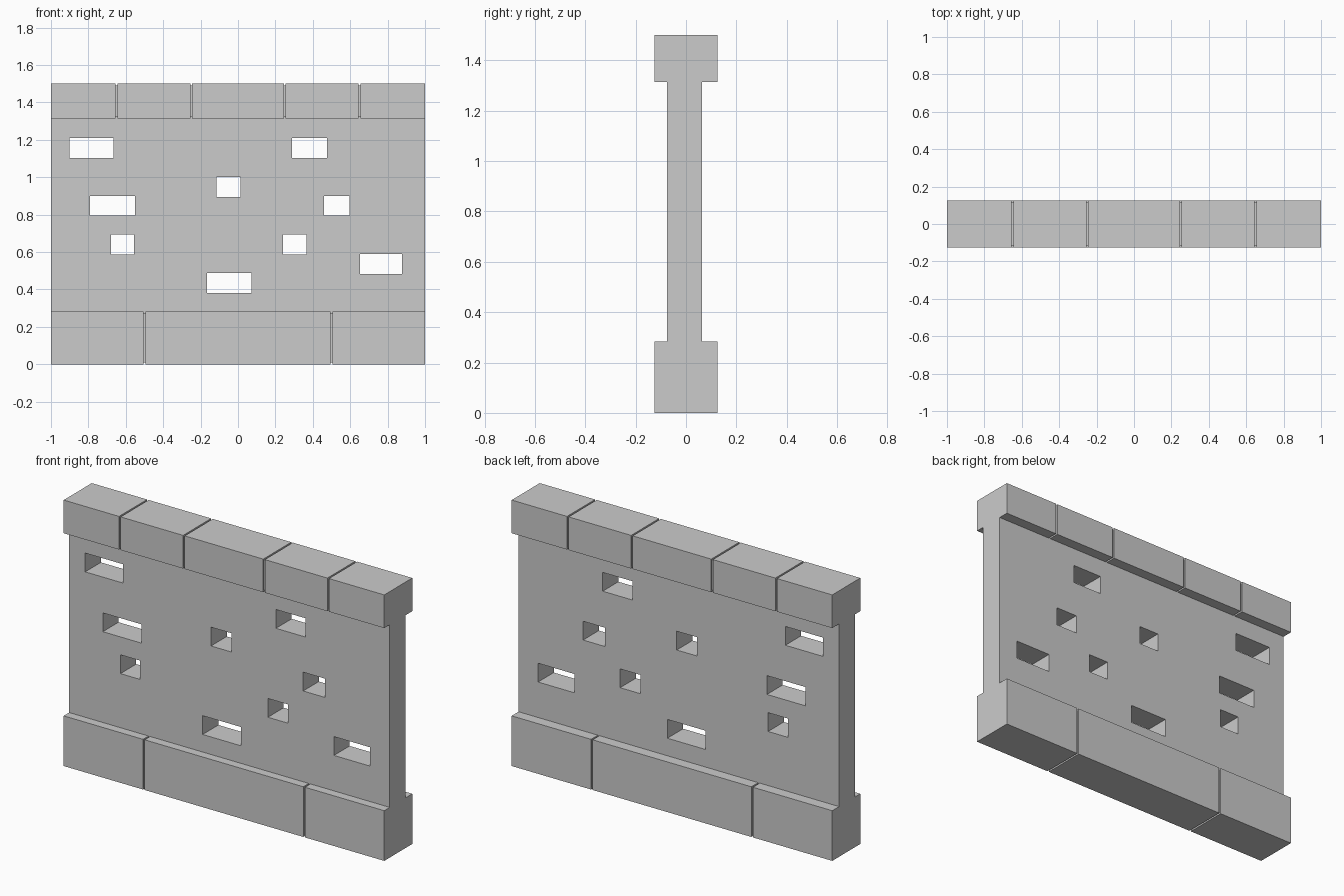
import bpy, bmesh

if "Cube" in bpy.data.objects:
    bpy.data.objects.remove(bpy.data.objects["Cube"])

GAP = 0.01      # mortar joint width
DEPTH = 0.009   # mortar joint depth


def finish(name, bm):
    bmesh.ops.recalc_face_normals(bm, faces=bm.faces[:])
    mesh = bpy.data.meshes.new(name)
    bm.to_mesh(mesh)
    bm.free()
    obj = bpy.data.objects.new(name, mesh)
    bpy.context.collection.objects.link(obj)
    return obj


def add_box(bm, x0, x1, y0, y1, z0, z1):
    verts = bmesh.ops.create_cube(bm, size=1)["verts"]
    for v in verts:
        v.co.x = x1 if v.co.x > 0 else x0
        v.co.y = y1 if v.co.y > 0 else y0
        v.co.z = z1 if v.co.z > 0 else z0


def stone_course(name, z0, z1, joints):
    """A row of blocks with a shallow groove running all round at each joint."""
    stations = [(-1, 0)]
    for x in joints:
        a, b = x - GAP / 2, x + GAP / 2
        stations += [(a, 0), (a, DEPTH), (b, DEPTH), (b, 0)]
    stations.append((1, 0))
    bm = bmesh.new()
    rings = []
    for x, d in stations:
        y, lo, hi = 0.125 - d, z0 + d, z1 - d
        rings.append([bm.verts.new((x, *p)) for p in ((-y, lo), (y, lo), (y, hi), (-y, hi))])
    for r, s in zip(rings, rings[1:]):
        for i in range(4):
            j = (i + 1) % 4
            bm.faces.new((r[i], r[j], s[j], s[i]))
    bm.faces.new(rings[0])
    bm.faces.new(rings[-1])
    return finish(name, bm)


# Base and coping stones
stone_course("base_stones", 0, 0.283, (-0.5, 0.5))
stone_course("coping_stones", 1.313, 1.5, (-0.65, -0.25, 0.25, 0.65))

# Wall panel, seated down to the groove floors
bm = bmesh.new()
add_box(bm, -1, 1, -0.076, 0.064, 0.274, 1.322)
wall = finish("wall_panel", bm)

# Missing-brick openings: left, right, bottom (all one brick high)
openings = [
    (-0.90, -0.665, 1.103), (0.29, 0.475, 1.103), (-0.115, 0.013, 0.895),
    (-0.79, -0.55, 0.795), (0.46, 0.597, 0.795), (-0.68, -0.557, 0.588),
    (0.24, 0.366, 0.588), (0.652, 0.878, 0.483), (-0.167, 0.071, 0.382),
]
bm = bmesh.new()
for x0, x1, z in openings:
    add_box(bm, x0, x1, -0.3, 0.3, z, z + 0.106)
cutter = finish("opening_cutters", bm)
cutter.hide_render = True
cutter.hide_viewport = False

cut = wall.modifiers.new("openings", "BOOLEAN")
cut.operation = "DIFFERENCE"
cut.solver = "EXACT"
cut.object = cutter
bpy.context.view_layer.objects.active = wall
wall.select_set(True)
bpy.ops.object.modifier_apply(modifier=cut.name)
bpy.data.objects.remove(cutter, do_unlink=True)
